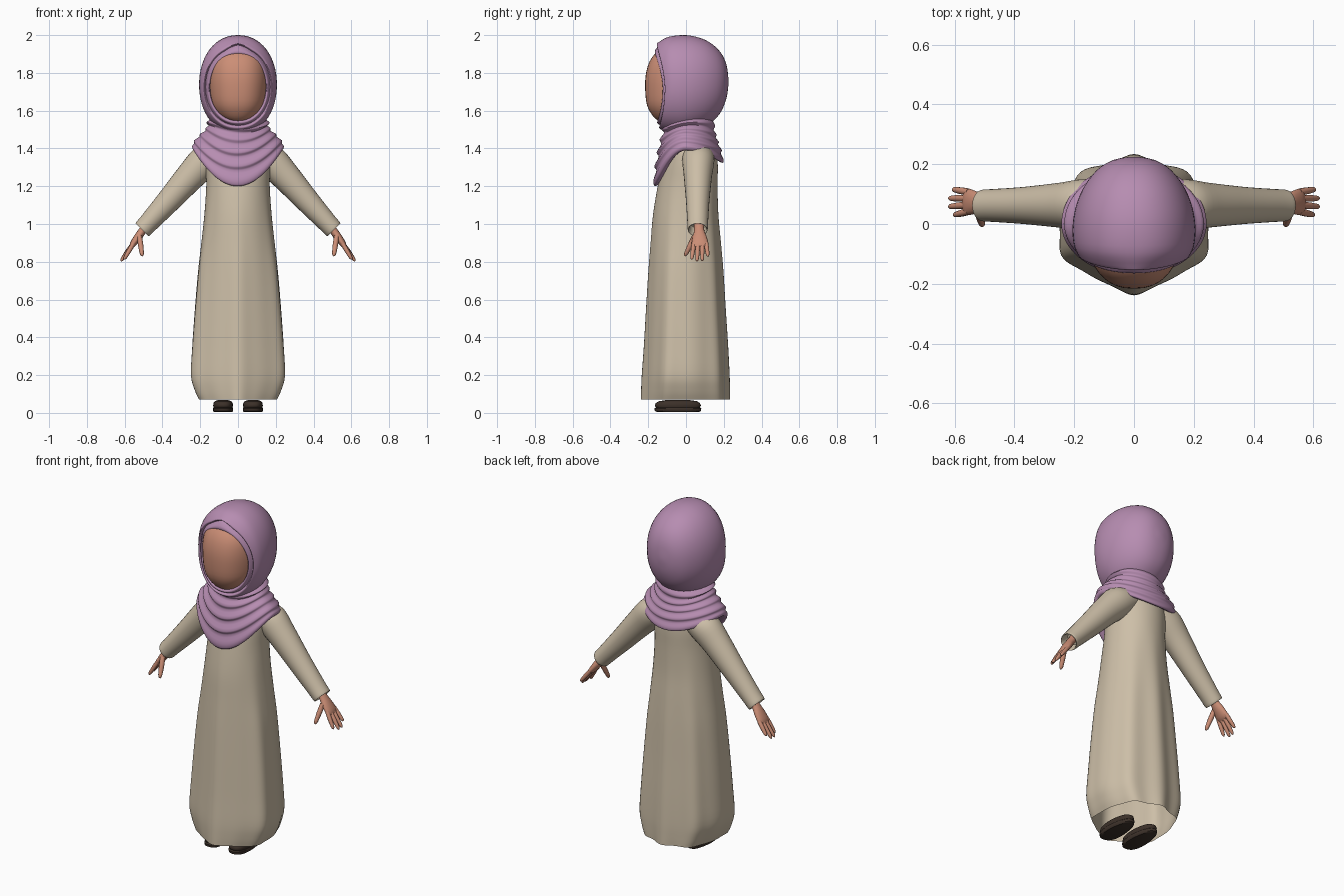
import bpy, bmesh, math
from mathutils import Vector


def material(name, rgb):
    m = bpy.data.materials.new(name)
    m.diffuse_color = (*rgb, 1)
    return m


PURPLE = material("scarf purple", (0.47, 0.265, 0.44))
BEIGE = material("gown beige", (0.61, 0.52, 0.39))
SKIN = material("skin", (0.60, 0.27, 0.18))
BROWN = material("sandal brown", (0.045, 0.03, 0.022))


def smooth_rows(rows, n):
    """Catmull-Rom interpolation of rows of numbers, n steps per span."""
    out = []
    for i in range(len(rows) - 1):
        quad = [rows[max(i - 1, 0)], rows[i], rows[i + 1], rows[min(i + 2, len(rows) - 1)]]
        for k in range(n):
            t = k / n
            out.append([0.5 * (2 * b + (c - a) * t + (2 * a - 5 * b + 4 * c - d) * t * t
                               + (3 * b - a - 3 * c + d) * t ** 3) for a, b, c, d in zip(*quad)])
    return out + [list(rows[-1])]


def loft(name, rings, mat, cap_start=False, cap_end=False, mirror=False, angle=60):
    """Skin a list of closed rings of points."""
    bm = bmesh.new()
    vs = [[bm.verts.new(p) for p in r] for r in rings]
    n = len(rings[0])
    for a, b in zip(vs, vs[1:]):
        for i in range(n):
            j = (i + 1) % n
            bm.faces.new((a[i], a[j], b[j], b[i]))
    if cap_start:
        bm.faces.new(vs[0][::-1])
    if cap_end:
        bm.faces.new(vs[-1])
    bmesh.ops.recalc_face_normals(bm, faces=bm.faces)
    me = bpy.data.meshes.new(name)
    bm.to_mesh(me)
    bm.free()
    ob = bpy.data.objects.new(name, me)
    bpy.context.collection.objects.link(ob)
    me.materials.append(mat)
    if mirror:
        ob.modifiers.new("mirror", 'MIRROR')
    bpy.ops.object.select_all(action='DESELECT')
    ob.select_set(True)
    bpy.context.view_layer.objects.active = ob
    bpy.ops.object.shade_smooth_by_angle(angle=math.radians(angle))
    return ob


def angles(n):
    return [2 * math.pi * i / n for i in range(n)]


def tube(name, rows, mat, n=16, steps=4, cap_start=True, cap_end=True):
    """Mirrored limb; rows are x, y, z, half thickness, half depth in y."""
    rows = smooth_rows(rows, steps)
    pts = [Vector(r[:3]) for r in rows]
    d = (pts[-1] - pts[0]).normalized()
    v = Vector((0, 1, 0))
    v = (v - d * v.dot(d)).normalized()
    u = d.cross(v)
    rings = [[p + u * r[3] * math.cos(a) + v * r[4] * math.sin(a) for a in angles(n)]
             for p, r in zip(pts, rows)]
    return loft(name, rings, mat, cap_start, cap_end, True)


# Gown: height, half width, front y, back y, fold depth
gown = [(0.07, 0.205, -0.217, 0.213, 0.10), (0.12, 0.228, -0.216, 0.212, 0.10),
        (0.20, 0.248, -0.213, 0.210, 0.10), (0.35, 0.242, -0.205, 0.205, 0.09),
        (0.55, 0.228, -0.196, 0.195, 0.08), (0.75, 0.211, -0.187, 0.186, 0.065),
        (0.90, 0.194, -0.180, 0.178, 0.04), (1.05, 0.178, -0.171, 0.168, 0.02),
        (1.20, 0.168, -0.150, 0.167, 0.0), (1.32, 0.170, -0.125, 0.168, 0.0),
        (1.40, 0.160, -0.10, 0.155, 0.0), (1.46, 0.11, -0.07, 0.12, 0.0)]


def fold(a):
    total = 0
    for lobe in (-90, -28, -152, 50, 130, 90):
        d = (math.degrees(a) - lobe + 180) % 360 - 180
        total += math.exp(-(d / 13) ** 2)
    return total


rings = []
for z, rx, yf, yb, f in smooth_rows(gown, 4):
    ring = []
    for a in angles(96):
        k = 1 + f * fold(a)
        ry = -yf if math.sin(a) < 0 else yb
        ring.append((rx * k * math.cos(a), ry * k * math.sin(a), z))
    rings.append(ring)
loft("gown", rings, BEIGE, cap_end=True)

# Sleeves with a turned-in cuff
tube("sleeve", [(0.10, 0.065, 1.375, 0.07, 0.08), (0.17, 0.065, 1.335, 0.087, 0.085),
                (0.25, 0.063, 1.255, 0.078, 0.075), (0.37, 0.062, 1.12, 0.064, 0.062),
                (0.47, 0.062, 1.01, 0.053, 0.055), (0.505, 0.062, 0.972, 0.050, 0.053),
                (0.503, 0.062, 0.975, 0.042, 0.045), (0.475, 0.062, 1.005, 0.036, 0.038)],
     BEIGE, n=28, cap_end=True)

# Hands
tube("palm", [(0.475, 0.068, 1.005, 0.022, 0.026), (0.505, 0.070, 0.965, 0.021, 0.027),
              (0.53, 0.072, 0.93, 0.021, 0.038), (0.555, 0.074, 0.895, 0.017, 0.044),
              (0.568, 0.075, 0.878, 0.009, 0.038)], SKIN)


def finger(name, start, end, r):
    rows = []
    for t, k in ((0, 1), (0.35, 1.05), (0.7, 0.92), (0.92, 0.7), (1, 0.2)):
        p = Vector(start).lerp(Vector(end), t)
        rows.append((*p, r * k, r * k))
    tube(name, rows, SKIN, n=10, steps=2)


for name, y0, y1, x1, z1 in (("index_finger", 0.042, 0.030, 0.603, 0.812),
                             ("middle_finger", 0.064, 0.058, 0.620, 0.803),
                             ("ring_finger", 0.086, 0.086, 0.620, 0.805),
                             ("little_finger", 0.107, 0.116, 0.607, 0.828)):
    finger(name, (0.553, y0, 0.898), (x1, y1, z1), 0.0115)
finger("thumb", (0.522, 0.045, 0.935), (0.507, -0.006, 0.83), 0.0135)

# Face: height, half width, front y
face = [(1.54, 0.02, -0.12), (1.548, 0.065, -0.148), (1.575, 0.108, -0.178),
        (1.63, 0.142, -0.207), (1.71, 0.155, -0.216), (1.79, 0.157, -0.213),
        (1.86, 0.145, -0.193), (1.91, 0.11, -0.155), (1.93, 0.05, -0.11)]
rings = []
for z, rx, yf in smooth_rows(face, 3):
    rings.append([(rx * math.copysign(abs(math.cos(a)) ** 0.85, math.cos(a)),
                   -0.04 + (0.12 if math.sin(a) > 0 else -yf - 0.04) * math.sin(a), z)
                  for a in angles(40)])
loft("face", rings, SKIN, True, True)

# Hood, ringed around the y axis: y, half width, top z, bottom z, rim shift, peak
hood = [(0.225, 0.012, 1.765, 1.74, 0, 0), (0.214, 0.07, 1.845, 1.665, 0, 0),
        (0.18, 0.125, 1.913, 1.585, 0, 0), (0.12, 0.17, 1.965, 1.525, 0, 0),
        (0.05, 0.197, 1.992, 1.49, 0, 0), (-0.02, 0.206, 2.0, 1.475, 0, 0),
        (-0.075, 0.200, 1.990, 1.485, 0.5, 0), (-0.105, 0.186, 1.955, 1.50, 0.9, 0.5),
        (-0.112, 0.178, 1.938, 1.512, 1, 1), (-0.100, 0.171, 1.930, 1.522, 1, 1),
        (-0.108, 0.166, 1.925, 1.525, 1, 0.8), (-0.122, 0.158, 1.912, 1.533, 1, 0.3),
        (-0.118, 0.150, 1.899, 1.545, 1, 0), (-0.09, 0.146, 1.893, 1.552, 1, 0)]
rings = []
for y, rx, zt, zb, s, peak in smooth_rows(hood, 3):
    ring = []
    for a in angles(64):
        c, sn = math.cos(a), math.sin(a)
        shift = s * (0.042 * max(sn, 0) ** 1.5 + 0.03 * max(-sn, 0) ** 2)
        x = rx * math.copysign(abs(c) ** 0.93, c)
        z = (zt + zb) / 2 + (zt - zb) / 2 * math.copysign(abs(sn) ** 0.96, sn)
        z += peak * 0.018 * max(0, 1 - abs(c) * 2.5) * (sn > 0)
        ring.append((x, y - shift, z))
    rings.append(ring)
loft("hood", rings, PURPLE, cap_start=True)

# Draped scarf: half width, front y, back y, then front, side and back z
drape = [(0.115, -0.10, 0.12, 1.555, 1.56, 1.57), (0.145, -0.118, 0.14, 1.538, 1.548, 1.55),
         (0.168, -0.132, 0.155, 1.51, 1.53, 1.525), (0.155, -0.116, 0.146, 1.49, 1.515, 1.505),
         (0.172, -0.140, 0.163, 1.455, 1.50, 1.48), (0.172, -0.132, 0.157, 1.43, 1.485, 1.465),
         (0.200, -0.156, 0.175, 1.385, 1.472, 1.44), (0.205, -0.144, 0.170, 1.36, 1.457, 1.425),
         (0.232, -0.168, 0.190, 1.31, 1.440, 1.395), (0.232, -0.157, 0.184, 1.285, 1.425, 1.375),
         (0.243, -0.172, 0.198, 1.235, 1.412, 1.345), (0.238, -0.168, 0.197, 1.203, 1.395, 1.325),
         (0.222, -0.150, 0.182, 1.205, 1.39, 1.327), (0.19, -0.125, 0.16, 1.24, 1.39, 1.345)]
rings = []
rows = smooth_rows(drape, 3)
for i, (rx, yf, yb, zf, zs, zb) in enumerate(rows):
    t = i / len(rows)
    ring = []
    for a in angles(72):
        c, sn = math.cos(a), math.sin(a)
        ry, ze = (-yf, zf) if sn < 0 else (yb, zb)
        z = zs + (ze - zs) * sn * sn
        # slightly uneven, slanting folds
        z += 0.012 * (1 - t) * math.sin(a * 2 + 4 * t)
        ring.append((rx * c, ry * sn, z))
    rings.append(ring)
loft("draped_scarf", rings, PURPLE)


# Sandals: outline rings for sole and upper
def sandal_ring(k, z, dy=0):
    ring = []
    for a in angles(32):
        y = math.sin(a)
        w = 0.052 - 0.008 * y
        ring.append((0.079 + k * w * math.copysign(abs(math.cos(a)) ** 0.75, math.cos(a)),
                     -0.043 + dy + k * 0.122 * y, z))
    return ring


loft("sandal_sole", [sandal_ring(k, z) for k, z in
                     ((0.92, 0.005), (1, 0.010), (1.02, 0.024), (0.97, 0.028))],
     BROWN, True, True, True, 40)
loft("sandal_upper", [sandal_ring(k, z) for k, z in
                      ((0.93, 0.026), (1.0, 0.038), (0.96, 0.052), (0.82, 0.062), (0.5, 0.068))],
     BROWN, True, True, True)
